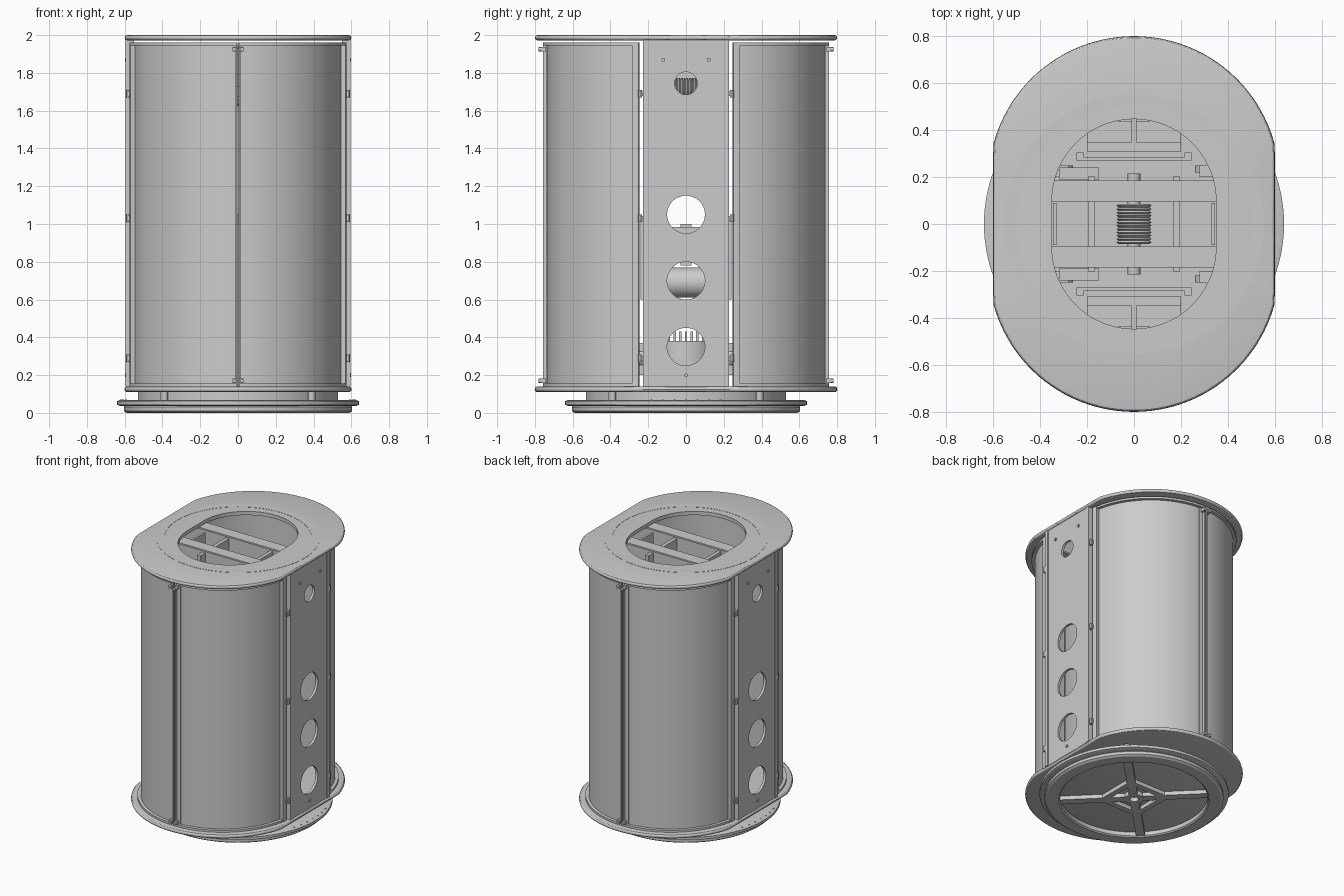
import bpy, bmesh, math
from math import sin, cos, pi, radians
from mathutils import Matrix, Vector

if "Cube" in bpy.data.objects:
    bpy.data.objects.remove(bpy.data.objects["Cube"])


def finish(bm, name, mirror=""):
    bmesh.ops.recalc_face_normals(bm, faces=bm.faces)
    me = bpy.data.meshes.new(name)
    bm.to_mesh(me)
    bm.free()
    ob = bpy.data.objects.new(name, me)
    bpy.context.collection.objects.link(ob)
    if mirror:
        m = ob.modifiers.new("Mirror", "MIRROR")
        m.use_axis = ["x" in mirror, "y" in mirror, False]
        m.use_mirror_merge = False
    return ob


def box(name, x, y, z, mirror=""):
    bm = bmesh.new()
    mid = Vector([(a + b) / 2 for a, b in (x, y, z)])
    size = [b - a for a, b in (x, y, z)]
    bmesh.ops.create_cube(bm, size=1, matrix=Matrix.Translation(mid) @ Matrix.Diagonal((*size, 1)))
    return finish(bm, name, mirror)


def rod(name, centre, r, length, axis, mirror="", segs=24):
    rot = {"x": Matrix.Rotation(pi / 2, 4, "Y"), "y": Matrix.Rotation(pi / 2, 4, "X"), "z": Matrix()}[axis]
    bm = bmesh.new()
    bmesh.ops.create_cone(bm, cap_ends=True, segments=segs, radius1=r, radius2=r, depth=length,
                          matrix=Matrix.Translation(centre) @ rot)
    return finish(bm, name, mirror)


def sweep(name, sections, ring=False, segs=128):
    """Sections are (radius, arc-centre offset, half width limit, z)."""
    bm = bmesh.new()
    loops = []
    for r, c, lim, z in sections:
        pts = []
        for i in range(segs):
            a = 2 * pi * (i + 0.5) / segs
            x = max(-lim, min(lim, r * cos(a)))
            y = r * sin(a) + math.copysign(c, sin(a))
            if abs(r * cos(a)) > lim:  # spread points evenly along the cut side
                edge = c + math.sqrt(r * r - lim * lim)
                y = edge * sin(a) * r / math.sqrt(r * r - lim * lim)
            pts.append(bm.verts.new((x, y, z)))
        loops.append(pts)
    pairs = list(zip(loops, loops[1:])) + ([(loops[-1], loops[0])] if ring else [])
    for p, q in pairs:
        for i in range(segs):
            j = (i + 1) % segs
            bm.faces.new((p[i], p[j], q[j], q[i]))
    if not ring:
        bm.faces.new(loops[0])
        bm.faces.new(loops[-1])
    return finish(bm, name)


def arc_sheet(name, r0, r1, t0, t1, z0, z1, n=28):
    """Curved slab about (0, 0.18), mirrored to all four quarters."""
    bm = bmesh.new()
    rows = []
    for i in range(n + 1):
        t = radians(t0 + (t1 - t0) * i / n)
        rows.append([bm.verts.new((r * sin(t), 0.18 + r * cos(t), z))
                     for r, z in ((r0, z0), (r1, z0), (r1, z1), (r0, z1))])
    for p, q in zip(rows, rows[1:]):
        for k in range(4):
            m = (k + 1) % 4
            bm.faces.new((p[k], p[m], q[m], q[k]))
    bm.faces.new(rows[0])
    bm.faces.new(rows[-1])
    return finish(bm, name, "xy")


def bullnose(z0, z1):
    """Rounded outer edge, stadium-shaped opening."""
    h = (z1 - z0) / 2
    out = [(0.606 + h * cos(a), 0.18, 0.586 + h * cos(a), (z0 + z1) / 2 + h * sin(a))
           for a in [radians(d) for d in range(-90, 91, 30)]]
    return out + [(0.35, 0.097, 9, z1), (0.35, 0.097, 9, z0)]


# End plates and the flush collar around the opening
sweep("top_plate", bullnose(1.972, 2.0), True)
sweep("bottom_plate", bullnose(0.11, 0.14), True)
sweep("top_collar", [(0.50, 0, 9, 1.985), (0.553, 0, 9, 1.985), (0.553, 0, 9, 2.0015), (0.50, 0, 9, 2.0015)], True)

# Turntable base
sweep("base_drum", [(0.53, 0, 9, 0.06), (0.53, 0, 9, 0.112)])
sweep("base_disc", [(0.625, 0, 9, 0.037), (0.64, 0, 9, 0.043), (0.64, 0, 9, 0.062), (0.625, 0, 9, 0.068)])
sweep("base_ring", [(0.50, 0, 9, 0.04), (0.50, 0, 9, 0.008), (0.51, 0, 9, 0), (0.59, 0, 9, 0),
                    (0.605, 0, 9, 0.01), (0.605, 0, 9, 0.03), (0.595, 0, 9, 0.04)], True)
sweep("base_hub", [(0.03, 0, 9, 0.04), (0.03, 0, 9, 0.004), (0.065, 0, 9, 0.004), (0.065, 0, 9, 0.04)], True, 48)
for i in range(4):
    spoke = box("base_spoke", (0.06, 0.51), (-0.03, 0.03), (0.008, 0.04))
    spoke.rotation_euler.z = pi / 4 + i * pi / 2
    brace = box("base_brace", (0.13, 0.17), (-0.17, 0.17), (0.008, 0.04))
    brace.rotation_euler.z = i * pi / 2
rod("base_foot", (0.39, 0.39, 0.088), 0.02, 0.044, "z", "xy")
for k in range(-3, 4):
    rod("base_disc_bolt", (0.62 * cos(k * 0.1), 0.62 * sin(k * 0.1), 0.069), 0.005, 0.006, "z", "x", 10)

# Curved quarter doors with raised border frames
arc_sheet("door_skin", 0.545, 0.555, 0.4, 83, 0.145, 1.96)
arc_sheet("door_frame_bottom", 0.55, 0.578, 0.4, 83, 0.14, 0.155)
arc_sheet("door_frame_top", 0.55, 0.578, 0.4, 83, 1.945, 1.96)
arc_sheet("door_centre_stile", 0.55, 0.578, 0.4, 1.4, 0.14, 1.96, 2)
arc_sheet("door_centre_flange", 0.55, 0.560, 1.4, 4.2, 0.14, 1.96, 3)
arc_sheet("door_side_stile", 0.54, 0.580, 79.5, 83, 0.14, 1.96, 3)

# Door latches and hinges
for z in (0.17, 1.925):
    box("latch_block", (0.004, 0.03), (0.74, 0.768), (z - 0.012, z + 0.012), "xy")
    rod("latch_bolt", (0.022, 0.772, z), 0.011, 0.02, "y", "xy", 12)
for z in (0.29, 1.03, 1.69):
    box("hinge_plate", (0.565, 0.58), (0.225, 0.26), (z - 0.012, z + 0.012), "xy")
    rod("hinge_pin", (0.582, 0.243, z), 0.011, 0.04, "z", "xy", 12)

# Flat side panels with round ports
side = box("side_panel", (0.572, 0.59), (-0.2, 0.2), (0.14, 1.975))
bm = bmesh.new()
for z, r in ((0.35, 0.1), (0.7, 0.1), (1.05, 0.1), (1.745, 0.06)):
    bmesh.ops.create_cone(bm, cap_ends=True, segments=48, radius1=r, radius2=r, depth=0.2,
                          matrix=Matrix.Translation((0.58, 0, z)) @ Matrix.Rotation(pi / 2, 4, "Y"))
cutter = finish(bm, "port_cutter")
cutter.hide_render = True
cutter.hide_viewport = True
cut = side.modifiers.new("Ports", "BOOLEAN")
cut.object = cutter
cut.operation = "DIFFERENCE"
cut.solver = "EXACT"
mir = side.modifiers.new("Mirror", "MIRROR")
mir.use_mirror_merge = False
box("side_panel_flange", (0.55, 0.595), (0.2, 0.228), (0.14, 1.975), "xy")
for y, z in ((0.12, 1.87), (0, 0.2)):
    rod("side_bolt", (0.592, y, z), 0.01, 0.014, "x", "xy" if y else "x", 12)

# Hoist beams across the top: channels bolted to the side panels
box("beam_web", (-0.572, 0.572), (0.135, 0.145), (1.79, 1.94), "y")
box("beam_top_flange", (-0.572, 0.572), (0.095, 0.185), (1.93, 1.942), "y")
box("beam_bottom_flange", (-0.572, 0.572), (0.095, 0.185), (1.78, 1.792), "y")
box("beam_spacer", (0.168, 0.195), (-0.205, 0.205), (1.77, 1.90), "x")
box("beam_end_plate", (0.33, 0.345), (-0.09, 0.09), (1.77, 1.92), "x")

# Grooved winding drum on its axle
coil = sweep("winding_drum", [(0.066 + 0.009 * (i % 2), 0, 9, -0.085 + 0.17 * i / 24) for i in range(25)], False, 40)
coil.rotation_euler.x = pi / 2
coil.location.z = 1.70
rod("drum_axle", (0, 0, 1.70), 0.027, 0.43, "y")
box("axle_bearing", (-0.06, 0.06), (0.1, 0.18), (1.65, 1.785), "y")

# Middle carriage
box("carriage_rail", (-0.35, 0.35), (0.10, 0.18), (0.85, 1.0), "y")
box("carriage_deck", (-0.35, 0.35), (-0.18, 0.18), (0.95, 0.985))
box("carriage_post", (-0.03, 0.03), (-0.03, 0.03), (0.78, 1.0))
box("carriage_cheek", (-0.32, -0.15), (0.19, 0.242), (0.6, 1.035), "y")
rod("carriage_roller", (0, 0, 0.69), 0.08, 0.36, "y", segs=40)

# Lower motor with cooling fins, and guide brackets
rod("motor_body", (0, 0, 0.27), 0.16, 0.22, "z", segs=48)
for k in range(-3, 4):
    box("motor_fin", (-0.1, 0.1), (k * 0.03 - 0.006, k * 0.03 + 0.006), (0.37, 0.43))
box("guide_bracket", (0.28, 0.345), (0.2, 0.25), (0.2, 0.37), "xy")
rod("guide_wheel", (0.31, 0.235, 0.29), 0.05, 0.03, "y", "xy")

# Upright racks behind the front and back doors
box("rack_plate", (-0.245, 0.245), (0.27, 0.285), (0.14, 1.05), "y")
box("rack_lip", (0.215, 0.245), (0.27, 0.305), (0.14, 1.05), "xy")
box("rack_body", (-0.2, 0.2), (0.31, 0.35), (0.14, 1.0), "y")
box("rack_rib", (-0.01, 0.01), (0.35, 0.53), (0.14, 1.0), "y")
box("rack_shelf", (-0.2, 0.2), (0.35, 0.44), (0.93, 0.95), "y")

# Smooth the curved parts, keep edges crisp
bpy.ops.object.select_all(action="DESELECT")
for ob in bpy.context.scene.objects:
    if ob.type == "MESH" and not ob.hide_render:
        ob.select_set(True)
        bpy.context.view_layer.objects.active = ob
bpy.ops.object.shade_smooth_by_angle(angle=radians(30))
